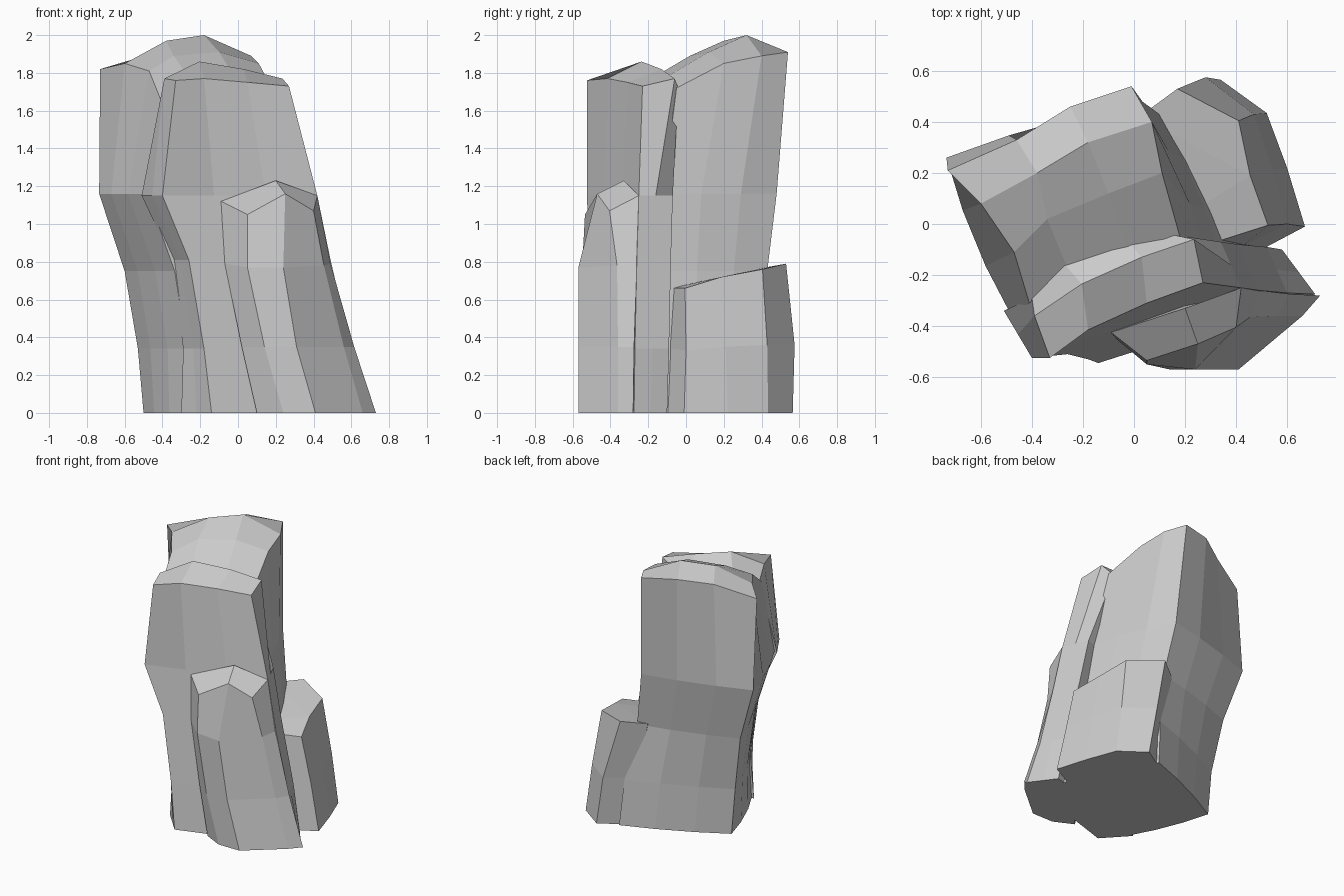
import bpy
from mathutils import Vector

if "Cube" in bpy.data.objects:
    bpy.data.objects.remove(bpy.data.objects["Cube"])


def make(name, verts, faces):
    me = bpy.data.meshes.new(name)
    me.from_pydata([tuple(v) for v in verts], [], faces)
    me.update()
    ob = bpy.data.objects.new(name, me)
    bpy.context.collection.objects.link(ob)
    return ob


def loft(name, rings, cap, extra=()):
    """Skin stacked rings (counter-clockwise); cap = top faces over last ring + extra points."""
    n = len(rings[0])
    verts = [p for r in rings for p in r]
    faces = [tuple(range(n))[::-1]]
    for k in range(len(rings) - 1):
        a, b = k * n, (k + 1) * n
        for i in range(n):
            j = (i + 1) % n
            faces.append((a + i, a + j, b + j, b + i))
    base = (len(rings) - 1) * n
    faces += [tuple(base + i for i in f) for f in cap]
    return make(name, verts + list(extra), faces)


def perimeter(rows, cols):
    """Grid cells around the rim, counter-clockwise from front left (row 0 = front)."""
    return ([(0, c) for c in range(cols)] + [(r, cols - 1) for r in range(1, rows)]
            + [(rows - 1, c) for c in range(cols - 2, -1, -1)]
            + [(r, 0) for r in range(rows - 2, 0, -1)])


def block(name, levels, top, bulge):
    """Grid-topped column. levels: (z, front left, front right, back right, back left)."""
    rows, cols = len(top), len(top[0])
    rim = perimeter(rows, cols)
    rings = []
    for z, fl, fr, br, bl in levels:
        fl, fr, br, bl = (Vector((*p, z)) for p in (fl, fr, br, bl))
        mid = (fl + fr + br + bl) / 4
        ring = []
        for r, c in rim:
            u, v = c / (cols - 1), r / (rows - 1)
            p = fl.lerp(fr, u).lerp(bl.lerp(br, u), v)
            corner = r in (0, rows - 1) and c in (0, cols - 1)
            q = p if corner else p + (p - mid) * bulge
            q.z = z
            ring.append(q)
        rings.append(ring)
    rings.append([top[r][c] for r, c in rim])
    index = {rc: i for i, rc in enumerate(rim)}
    extra = []
    for r in range(rows):
        for c in range(cols):
            if (r, c) not in index:
                index[(r, c)] = len(rim) + len(extra)
                extra.append(top[r][c])
    cap = [tuple(index[k] for k in ((r, c), (r, c + 1), (r + 1, c + 1), (r + 1, c)))
           for r in range(rows - 1) for c in range(cols - 1)]
    return loft(name, rings, cap, extra)


# tall main column at the back left
block("main_column", [
    (0, (-.27, -.39), (.53, -.15), (.20, .50), (-.50, .18)),
    (.34, (-.27, -.36), (.46, -.14), (.17, .48), (-.53, .18)),
    (.75, (-.335, -.36), (.34, -.13), (.10, .43), (-.60, .22)),
    (1.16, (-.48, -.36), (.28, -.12), (.033, .48), (-.735, .26)),
], [
    [(-.41, -.31, 1.66), (-.25, -.20, 1.76), (-.02, -.10, 1.78), (.18, -.05, 1.72)],
    [(-.47, -.11, 1.81), (-.34, .02, 1.89), (-.10, .12, 1.91), (.11, .20, 1.85)],
    [(-.60, .08, 1.85), (-.38, .20, 1.97), (-.18, .32, 2.0), (.07, .40, 1.89)],
    [(-.73, .21, 1.82), (-.46, .33, 1.90), (-.25, .46, 1.93), (-.01, .54, 1.91)],
], .05)

# leaning slab in front of it
block("front_slab", [
    (0, (-.14, -.545), (.71, -.275), (.58, -.10), (-.30, -.37)),
    (.34, (-.18, -.53), (.60, -.27), (.52, -.09), (-.29, -.34)),
    (.81, (-.26, -.51), (.49, -.26), (.41, -.08), (-.35, -.33)),
    (1.15, (-.40, -.525), (.42, -.25), (.34, -.07), (-.51, -.34)),
], [
    [(-.33, -.525, 1.76), (-.18, -.415, 1.77), (.05, -.31, 1.75), (.27, -.23, 1.73)],
    [(-.39, -.36, 1.77), (-.205, -.235, 1.86), (.03, -.13, 1.82), (.235, -.06, 1.77)],
    [(-.40, -.29, 1.67), (-.27, -.16, 1.78), (-.04, -.05, 1.76), (.14, -.04, 1.72)],
], 0)

# short column at the front right: front left, front, front right, right, back right, back
loft("front_stump", [
    [(.10, -.50, 0), (.24, -.57, 0), (.41, -.57, 0), (.66, -.36, 0), (.73, -.28, 0), (.30, -.28, 0)],
    [(.02, -.48, .35), (.14, -.57, .35), (.31, -.57, .35), (.56, -.36, .35), (.615, -.275, .35), (.25, -.26, .35)],
    [(-.07, -.45, .79), (.05, -.55, .77), (.24, -.57, .77), (.455, -.365, .78), (.49, -.26, .79), (.20, -.25, .79)],
    [(-.09, -.425, 1.12), (.05, -.535, 1.05), (.25, -.47, 1.16), (.40, -.405, 1.07), (.42, -.25, 1.15), (.20, -.33, 1.23)],
], [(0, 1, 2, 5), (5, 2, 3, 4)])

# low column at the back right: front, right, right middle, back right, back, inner back, inner front
loft("back_stump", [
    [(.50, -.10, 0), (.67, -.01, 0), (.60, .22, 0), (.52, .435, 0), (.34, .565, 0), (.15, .45, 0), (.25, 0, 0)],
    [(.42, -.09, .34), (.60, 0, .33), (.545, .21, .35), (.47, .43, .36), (.28, .575, .36), (.10, .42, .35), (.22, 0, .34)],
    [(.29, -.08, .66), (.525, -.005, .66), (.455, .19, .72), (.41, .405, .76), (.17, .53, .79), (.02, .42, .77), (.15, 0, .68)],
], [(0, 1, 2, 6), (6, 2, 5), (2, 3, 4, 5)])
